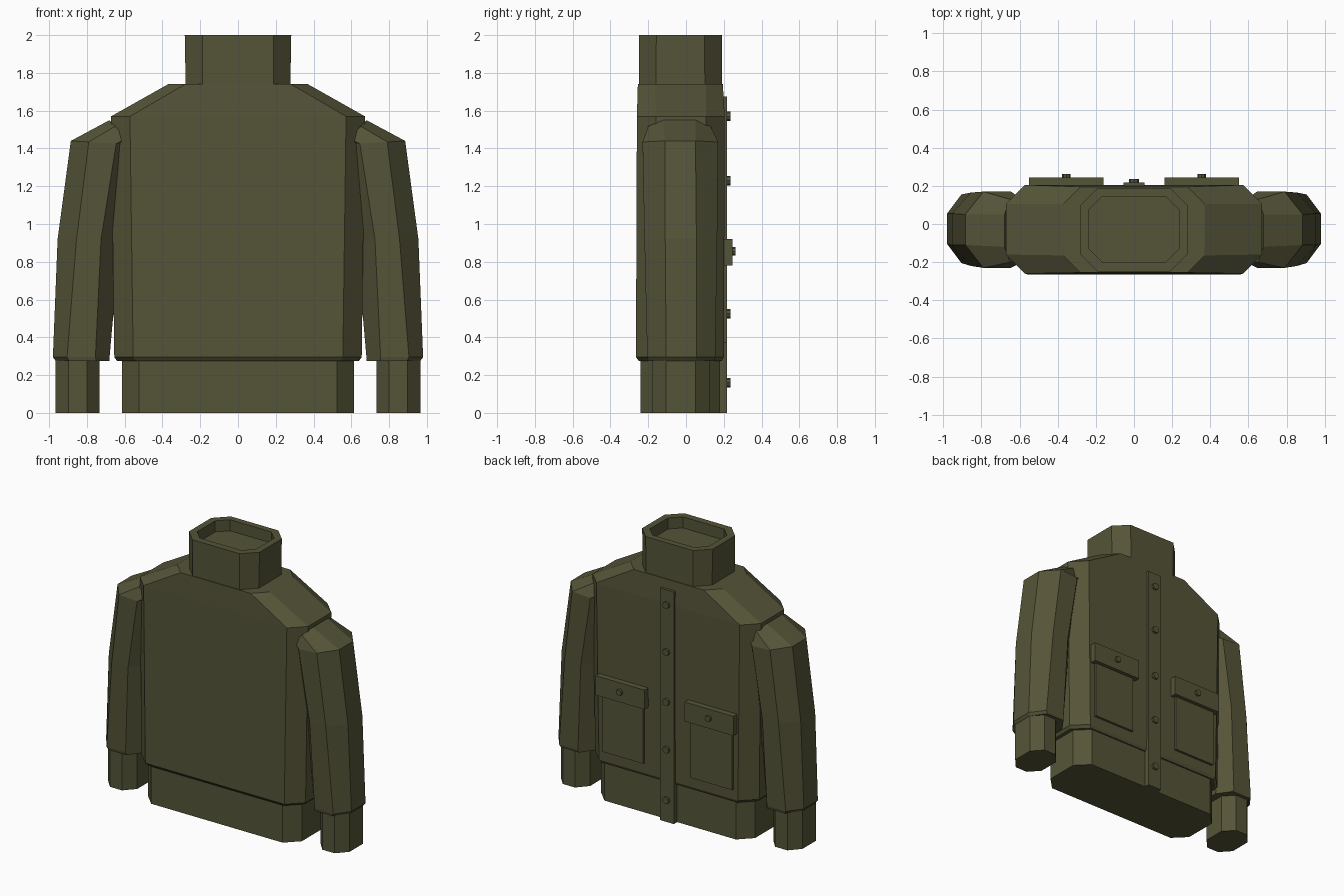
import bpy, bmesh, math
from mathutils import Matrix

cube = bpy.data.objects.get("Cube")
if cube:
    bpy.data.objects.remove(cube, do_unlink=True)

olive = bpy.data.materials.new("olive cloth")
olive.use_nodes = True
COLOR = (0.091, 0.089, 0.040, 1)
olive.diffuse_color = COLOR
olive.node_tree.nodes["Principled BSDF"].inputs["Base Color"].default_value = COLOR


def finish(bm, name):
    bmesh.ops.recalc_face_normals(bm, faces=bm.faces)
    mesh = bpy.data.meshes.new(name)
    bm.to_mesh(mesh)
    bm.free()
    mesh.materials.append(olive)
    obj = bpy.data.objects.new(name, mesh)
    bpy.context.collection.objects.link(obj)
    return obj


def ring(x0, x1, y0, y1, z, cx, cy, z_inner=None):
    """Rectangle with cut corners; z_inner tilts the ring towards x0."""
    pts = [(x0 + cx, y0), (x1 - cx, y0), (x1, y0 + cy), (x1, y1 - cy),
           (x1 - cx, y1), (x0 + cx, y1), (x0, y1 - cy), (x0, y0 + cy)]
    zi = z if z_inner is None else z_inner
    return [(x, y, zi + (z - zi) * (x - x0) / (x1 - x0)) for x, y in pts]


def loft(name, rings, side=1):
    bm = bmesh.new()
    loops = [[bm.verts.new((x * side, y, z)) for x, y, z in r] for r in rings]
    for a, b in zip(loops, loops[1:]):
        n = len(a)
        for i in range(n):
            bm.faces.new((a[i], a[(i + 1) % n], b[(i + 1) % n], b[i]))
    bm.faces.new(loops[0])
    bm.faces.new(loops[-1])
    return finish(bm, name)


def body(hw, y0, y1, z, c=0.1):
    return ring(-hw, hw, y0, y1, z, c, c)


def plate(name, x0, x1, y0, y1, z0, z1):
    bm = bmesh.new()
    bmesh.ops.create_cube(bm, size=1)
    for v in bm.verts:
        v.co = (x0 if v.co.x < 0 else x1, y0 if v.co.y < 0 else y1,
                z0 if v.co.z < 0 else z1)
    return finish(bm, name)


def button(name, x, y, z, r, depth):
    bm = bmesh.new()
    bmesh.ops.create_cone(bm, cap_ends=True, segments=8, radius1=r, radius2=r, depth=depth)
    bm.transform(Matrix.Translation((x, y, z)) @ Matrix.Rotation(math.pi / 2, 4, 'X'))
    return finish(bm, name)


# Torso with hem band
loft("torso", [
    body(0.615, -0.24, 0.18, 0, 0.09), body(0.615, -0.24, 0.18, 0.275, 0.09),
    body(0.64, -0.25, 0.19, 0.275), body(0.655, -0.265, 0.20, 0.295),
    body(0.672, -0.26, 0.205, 1.57), body(0.37, -0.255, 0.195, 1.74, 0.09)])

# Stand-up collar with a sunken neck opening
loft("collar", [
    body(0.277, -0.25, 0.19, 1.73, 0.09), body(0.282, -0.25, 0.19, 2.0, 0.093),
    body(0.235, -0.2, 0.145, 2.0, 0.07), body(0.235, -0.2, 0.145, 1.92, 0.07)])

# Sleeves and cuffs
for side, label in ((1, "left"), (-1, "right")):
    loft(label + "_sleeve", [
        ring(0.68, 0.965, -0.20, 0.15, 0.275, 0.07, 0.1),
        ring(0.68, 0.98, -0.205, 0.155, 0.295, 0.075, 0.1),
        ring(0.625, 0.955, -0.22, 0.165, 0.92, 0.1, 0.11),
        ring(0.55, 0.885, -0.23, 0.17, 1.44, 0.095, 0.12, 1.42),
        ring(0.56, 0.68, -0.20, 0.13, 1.55, 0.03, 0.08, 1.42)], side)
    loft(label + "_cuff", [
        ring(0.732, 0.965, -0.18, 0.125, z, 0.068, 0.075) for z in (0, 0.285)], side)

    # Patch pocket, flap and flap button
    for part, a, b, y, z0, z1 in (("pocket", 0.19, 0.52, 0.218, 0.37, 0.8),
                                  ("pocket_flap", 0.16, 0.55, 0.245, 0.78, 0.92)):
        plate(label + "_" + part, *sorted((a * side, b * side)), 0.19, y, z0, z1)
    button(label + "_pocket_button", 0.355 * side, 0.25, 0.855, 0.022, 0.024)

# Button placket
plate("placket", -0.055, 0.055, 0.17, 0.218, 0, 1.675)
for i, z in enumerate((0.16, 0.525, 0.87, 1.23, 1.57)):
    button(f"placket_button_{i + 1}", 0, 0.222, z, 0.025, 0.026)
